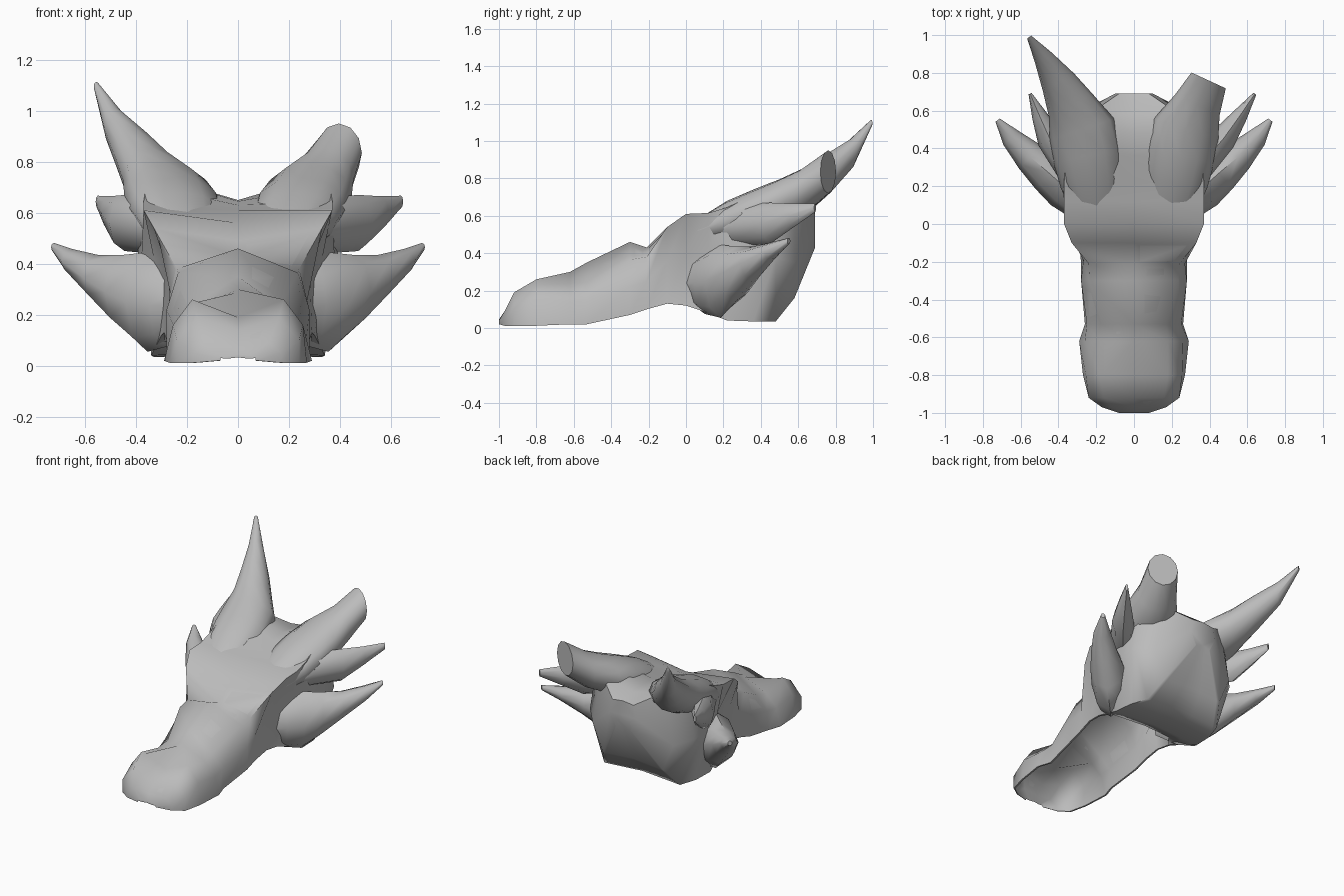
import bpy, bmesh, math
from mathutils import Vector

cube = bpy.data.objects.get("Cube")
if cube:
    bpy.data.objects.remove(cube, do_unlink=True)

bone = bpy.data.materials.new("plain grey")
bone.use_nodes = True
GREY = (0.5, 0.5, 0.5, 1)
bone.diffuse_color = GREY
bone.node_tree.nodes["Principled BSDF"].inputs["Base Color"].default_value = GREY


def loft(name, rings, angle):
    """Skin a list of equal-length point rings and cap both ends."""
    bm = bmesh.new()
    vs = [[bm.verts.new(p) for p in ring] for ring in rings]
    n = len(vs[0])
    for a, b in zip(vs, vs[1:]):
        for i in range(n):
            j = (i + 1) % n
            bm.faces.new((a[i], a[j], b[j], b[i]))
    bm.faces.new(vs[0])
    bm.faces.new(vs[-1])
    bmesh.ops.recalc_face_normals(bm, faces=bm.faces)
    mesh = bpy.data.meshes.new(name)
    bm.to_mesh(mesh)
    bm.free()
    mesh.materials.append(bone)
    ob = bpy.data.objects.new(name, mesh)
    bpy.context.collection.objects.link(ob)
    bpy.ops.object.select_all(action='DESELECT')
    ob.select_set(True)
    bpy.context.view_layer.objects.active = ob
    bpy.ops.object.shade_smooth_by_angle(angle=math.radians(angle))
    return ob


def spike(name, path, side, sides=8, angle=50):
    """Tapered spike; each station is x, y, z, half width, half height."""
    pts = [Vector((side * p[0], p[1], p[2])) for p in path]
    rings = []
    for k, (p, row) in enumerate(zip(pts, path)):
        d = pts[min(k + 1, len(pts) - 1)] - pts[max(k - 1, 0)]
        across = Vector((d.y, -d.x, 0)).normalized()
        ring = []
        for i in range(sides):
            t = math.tau * i / sides
            ring.append(p + across * (row[3] * math.cos(t)) + Vector((0, 0, row[4] * math.sin(t))))
        rings.append(ring)
    return loft(name, rings, angle)


# Outer skin: y, lower edge x z, side x z, upper edge x z, crown z
SNOUT = [
    (-1.00, .08, .02, .08, .03, .05, .04, .045),
    (-0.97, .17, .012, .17, .05, .12, .09, .08),
    (-0.92, .24, .01, .24, .10, .16, .19, .14),
    (-0.80, .27, .012, .255, .16, .18, .26, .19),
    (-0.62, .29, .02, .26, .14, .18, .22, .30),
    (-0.53, .26, .02, .25, .15, .17, .24, .35),
    (-0.30, .28, .07, .28, .22, .235, .365, .46),
    (-0.21, .28, .10, .27, .25, .24, .38, .43),
    (-0.10, .29, .13, .27, .36, .33, .54, .49),
    (0.00, .30, .12, .28, .41, .37, .61, .56),
]
SKULL = [
    (0.12, .32, .08, .33, .42, .37, .615, .61),
    (0.22, .34, .04, .38, .39, .37, .645, .63),
    (0.36, .33, .035, .40, .38, .36, .71, .645),
    (0.48, .29, .035, .40, .38, .34, .75, .65),
    (0.58, .23, .16, .31, .35, .24, .70, .64),
    (0.69, .06, .43, .10, .52, .08, .61, .62),
]
WALL = .012


def head_ring(row, hollow):
    """Ring whose underside is either the hollow mouth or a closed jaw."""
    y, x1, z1, x2, z2, x3, z3, zt = row
    if hollow:
        inner = [(x3 - WALL, z3 - WALL), (x2 - WALL, z2), (x1 - WALL, z1)]
        roof = zt - WALL
    else:
        inner = [(x1 * f, z1 + .02 * (1 - f)) for f in (.3, .6, .9)]
        roof = z1 + .02
    half = inner + [(x1, z1), (x2, z2), (x3, z3)]
    return ([(0, y, roof)] + [(x, y, z) for x, z in half] + [(0, y, zt)]
            + [(-x, y, z) for x, z in reversed(half)])


loft("head", [head_ring(r, True) for r in SNOUT] + [head_ring(r, False) for r in SKULL], 60)

# Horns: broad roots on the crown, whole on the right, snapped short on the left
horn = [
    (.19, .06, .51, .13, .07), (.22, .22, .57, .17, .11),
    (.245, .36, .62, .185, .12), (.275, .50, .665, .18, .13),
    (.335, .63, .73, .13, .125), (.40, .75, .82, .095, .11),
    (.48, .88, .93, .052, .08), (.555, .99, 1.095, .013, .018),
]
spike("right_horn", horn, -1, 12)
spike("left_broken_horn", horn[:5] + [(.395, .76, .835, .10, .115)], 1, 12)

# Cheek spikes: the left one flares wider than the right
for name, side, tip in (("left", 1, .64), ("right", -1, .55)):
    def out(f):
        return .40 + (tip - .40) * f
    spike(name + "_cheek_spike", [
        (.25, .08, .51, .05, .06), (.34, .30, .55, .08, .11),
        (out(.30), .45, .56, .07, .11), (out(.66), .57, .60, .042, .065),
        (tip, .69, .643, .009, .024)], side, 8)

# Jaw fins growing out of the cheeks
for name, side in (("left", 1), ("right", -1)):
    spike(name + "_jaw_fin", [
        (.19, -.01, .24, .05, .08), (.28, .10, .24, .09, .165),
        (.355, .185, .25, .12, .195), (.45, .27, .29, .11, .145),
        (.55, .355, .345, .085, .09), (.65, .455, .41, .055, .048),
        (.722, .55, .465, .014, .017)], side, 8)
